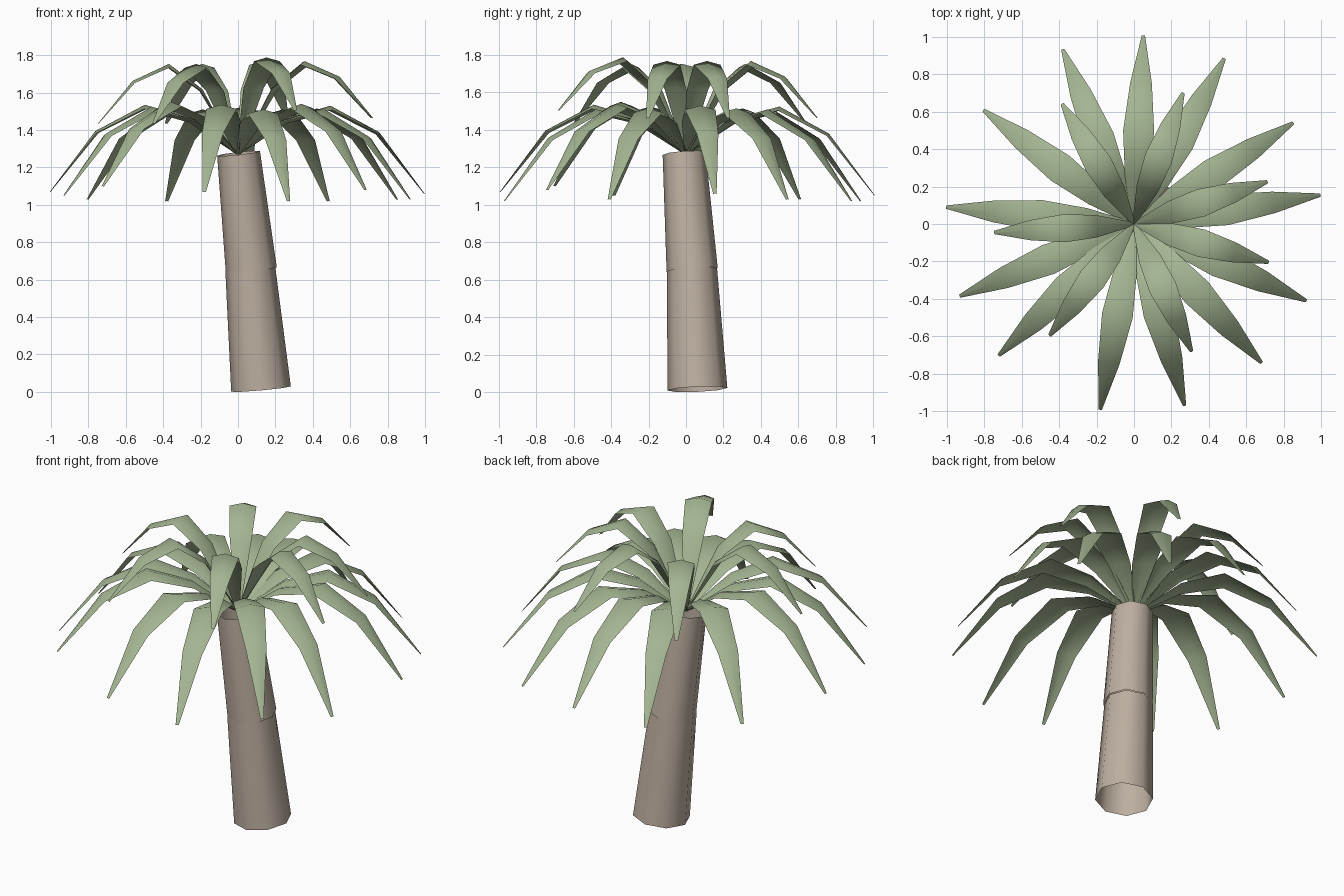
import bpy, math
from mathutils import Vector

cube = bpy.data.objects.get("Cube")
if cube:
    bpy.data.objects.remove(cube)


def material(name, color):
    m = bpy.data.materials.new(name)
    m.use_nodes = True
    m.diffuse_color = color
    m.node_tree.nodes["Principled BSDF"].inputs["Base Color"].default_value = color
    return m


bark = material("pale_bark", (0.51, 0.43, 0.355, 1))
green = material("frond_green", (0.37, 0.46, 0.285, 1))


def add_mesh(name, verts, faces, mat):
    mesh = bpy.data.meshes.new(name)
    mesh.from_pydata(verts, [], faces)
    mesh.materials.append(mat)
    mesh.shade_smooth()
    obj = bpy.data.objects.new(name, mesh)
    bpy.context.collection.objects.link(obj)
    return obj


# Open eight-sided tube whose rings are square to its own axis
def trunk_segment(name, start, end, r_start, r_end, sides=8):
    start, end = Vector(start), Vector(end)
    axis = (end - start).normalized()
    turn = Vector((0, 0, 1)).rotation_difference(axis)
    verts = []
    for center, r in ((start, r_start), (end, r_end)):
        for i in range(sides):
            a = math.tau * i / sides
            verts.append(center + turn @ Vector((r * math.cos(a), r * math.sin(a), 0)))
    faces = [(i, (i + 1) % sides, sides + (i + 1) % sides, sides + i) for i in range(sides)]
    return add_mesh(name, verts, faces, bark)


trunk_segment("lower_trunk", (0.123, 0.061, 0.015), (0.066, 0.032, 0.655), 0.16, 0.134)
trunk_segment("upper_trunk", (0.071, 0.033, 0.652), (0.003, -0.01, 1.275), 0.137, 0.115)


# Arched leaf with a raised middle rib: profile rows are (reach, height, half width)
def frond(name, profile, tip_x, tip_y, tip_lift, fold=0.27):
    out = Vector((tip_x, tip_y, 0)).normalized()
    side = Vector((-out.y, out.x, 0))
    reach = profile[-1][0]
    rib = [out * r + Vector((0, 0, z + tip_lift * r / reach)) for r, z, w in profile]
    verts = []
    for i, center in enumerate(rib):
        w = profile[i][2]
        along = rib[min(i + 1, len(rib) - 1)] - rib[max(i - 1, 0)]
        sink = along.cross(side).normalized() * w * fold
        verts += [center - side * w - sink, center, center + side * w - sink]
    faces = []
    for i in range(len(rib) - 1):
        for k in (3 * i, 3 * i + 1):
            faces.append((k, k + 3, k + 4, k + 1))
    return add_mesh(name, verts, faces, green)


outer_profile = [(0, 1.27, 0.01), (0.25, 1.455, 0.062), (0.5, 1.525, 0.083),
                 (0.765, 1.38, 0.058), (1.01, 1.05, 0.009)]
inner_profile = [(0, 1.27, 0.01), (0.19, 1.625, 0.06), (0.37, 1.768, 0.075),
                 (0.565, 1.685, 0.054), (0.75, 1.465, 0.009)]

# Tip position and small lift of every frond
outer_tips = [(0.05, 1.0, 0), (0.48, 0.88, -0.03), (0.85, 0.54, -0.02), (1.0, 0.155, 0.01),
              (0.92, -0.41, -0.02), (0.68, -0.74, 0.03), (0.27, -0.97, -0.03),
              (-0.18, -0.99, 0.02), (-0.72, -0.7, 0.05), (-0.93, -0.385, 0),
              (-1.0, 0.09, 0.02), (-0.8, 0.605, -0.02), (-0.38, 0.93, -0.03)]
inner_tips = [(0.26, 0.695, 0), (0.71, 0.225, 0), (0.72, -0.205, 0), (0.31, -0.685, 0.04),
              (-0.45, -0.595, -0.03), (-0.745, -0.045, -0.03), (-0.38, 0.635, -0.03)]

for i, tip in enumerate(outer_tips):
    frond(f"outer_frond_{i + 1}", outer_profile, *tip)
for i, tip in enumerate(inner_tips):
    frond(f"inner_frond_{i + 1}", inner_profile, *tip)
